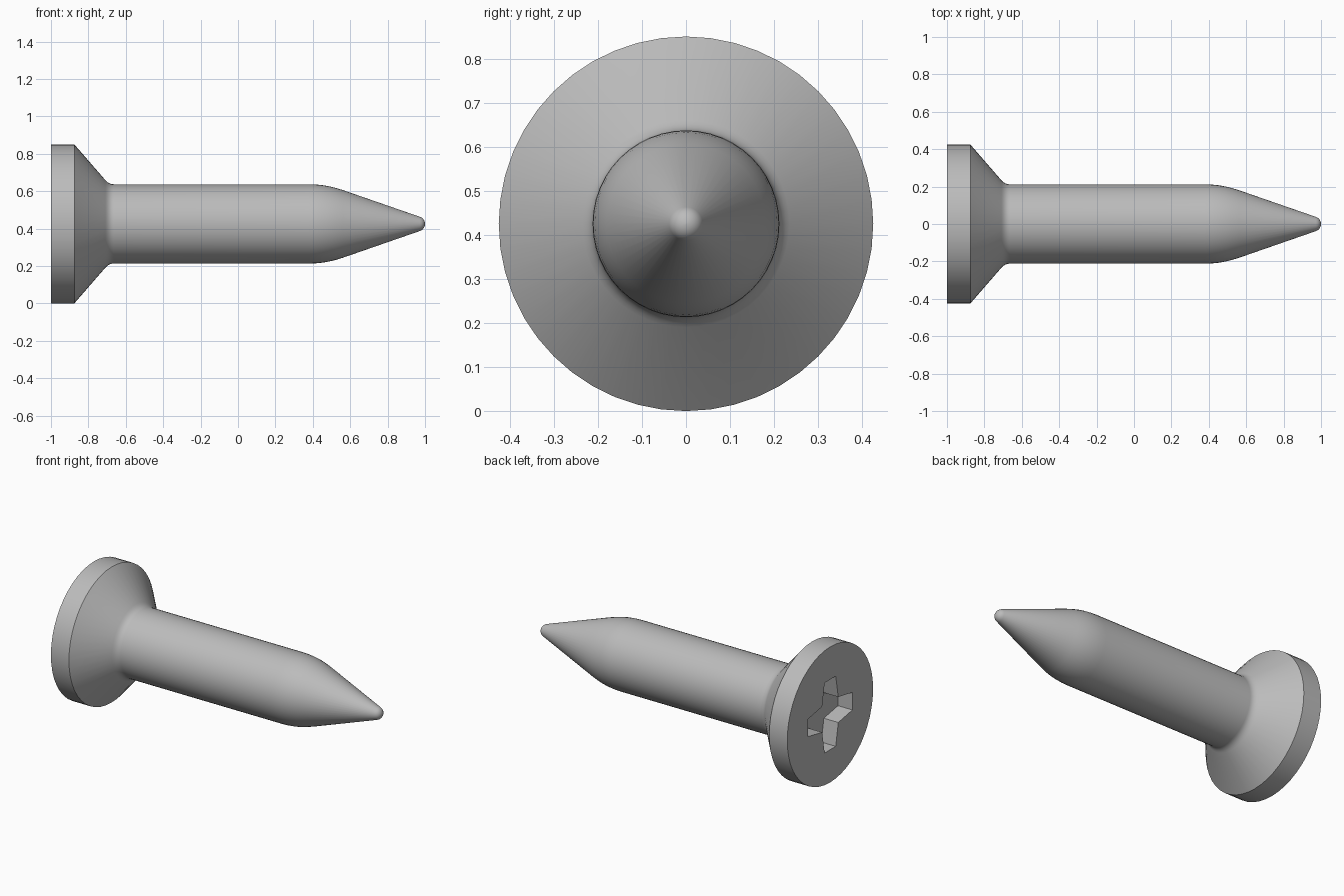
import bpy, bmesh, math
from mathutils import Vector

cube = bpy.data.objects.get("Cube")
if cube:
    bpy.data.objects.remove(cube)

RADIUS = 0.425
SEGMENTS = 48
RECESS_DEPTH = 0.1

steel = bpy.data.materials.new("grey_steel")
steel.use_nodes = True
steel.diffuse_color = (0.5, 0.5, 0.5, 1)
steel.node_tree.nodes["Principled BSDF"].inputs["Base Color"].default_value = steel.diffuse_color


def make_object(name, bm):
    bmesh.ops.recalc_face_normals(bm, faces=bm.faces)
    mesh = bpy.data.meshes.new(name)
    bm.to_mesh(mesh)
    bm.free()
    mesh.materials.append(steel)
    obj = bpy.data.objects.new(name, mesh)
    bpy.context.collection.objects.link(obj)
    return obj


def bend(a, corner, b, steps=5):
    """Rounded corner between two profile points."""
    a, corner, b = Vector(a), Vector(corner), Vector(b)
    ts = [i / steps for i in range(steps + 1)]
    return [a * (1 - t) ** 2 + corner * 2 * t * (1 - t) + b * t * t for t in ts]


# Profile of head, shank and tapered point as (x, radius)
profile = [(-1, RADIUS), (-0.875, RADIUS)]
profile += bend((-0.71, 0.235), (-0.69, 0.212), (-0.665, 0.212))
profile += bend((0.38, 0.212), (0.47, 0.212), (0.56, 0.181))
tip = 0.04
for i in range(6):
    angle = math.radians(72 - 14 * i)
    profile.append((1 - tip + tip * math.cos(angle), tip * math.sin(angle)))

# Turn the profile around the x axis
bm = bmesh.new()
rings = []
for x, r in profile:
    turn = [2 * math.pi * i / SEGMENTS for i in range(SEGMENTS)]
    rings.append([bm.verts.new((x, r * math.sin(t), RADIUS + r * math.cos(t))) for t in turn])
for a, b in zip(rings, rings[1:]):
    for i in range(SEGMENTS):
        j = (i + 1) % SEGMENTS
        bm.faces.new((a[i], a[j], b[j], b[i]))
bm.faces.new(rings[0])
bm.faces.new(rings[-1])
screw = make_object("screw_body", bm)

# Cross-shaped driver recess, one arm repeated four times
bm = bmesh.new()
outline = []
for k in range(4):
    c, s = math.cos(k * math.pi / 2), math.sin(k * math.pi / 2)
    for y, z in ((0.22, -0.055), (0.22, 0.055), (0.08, 0.08)):
        outline.append(bm.verts.new((-1.1, y * c - z * s, RADIUS + y * s + z * c)))
face = bm.faces.new(outline)
result = bmesh.ops.extrude_face_region(bm, geom=[face])
moved = [v for v in result["geom"] if isinstance(v, bmesh.types.BMVert)]
bmesh.ops.translate(bm, vec=(0.1 + RECESS_DEPTH, 0, 0), verts=moved)
cutter = make_object("recess_cutter", bm)
cutter.hide_render = True

bpy.ops.object.select_all(action="DESELECT")
screw.select_set(True)
bpy.context.view_layer.objects.active = screw
cut = screw.modifiers.new("driver_recess", "BOOLEAN")
cut.operation = "DIFFERENCE"
cut.solver = "EXACT"
cut.object = cutter
bpy.ops.object.modifier_apply(modifier=cut.name)
bpy.data.objects.remove(cutter)
bpy.ops.object.shade_smooth_by_angle(angle=math.radians(30))
